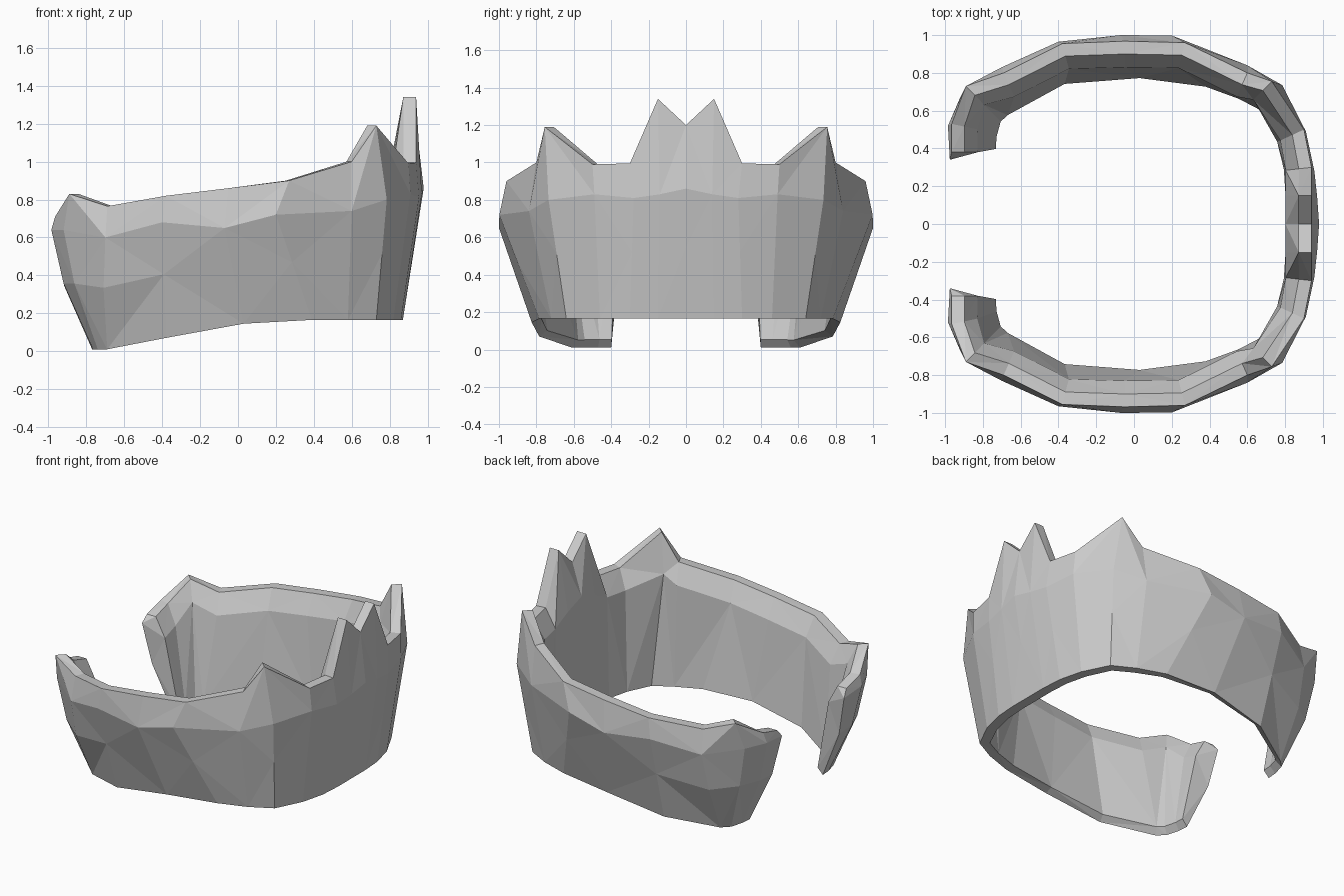
import bpy, bmesh
from mathutils import Vector

if "Cube" in bpy.data.objects:
    bpy.data.objects.remove(bpy.data.objects["Cube"])

# Three outer rails of one half, from the middle of the high side to the open end
top_rail = [(.94, 0, 1.2), (.94, .15, 1.34), (.94, .3, .995), (.90, .5, .99), (.73, .755, 1.19),
            (.60, .80, 1.0), (.27, .96, .90), (-.05, .968, .86), (-.38, .955, .82),
            (-.69, .80, .765), (-.89, .73, .83), (-.965, .53, .71), (-.965, .38, .67)]
wide_rail = [(.98, 0, .86), (.97, .14, .83), (.955, .28, .81), (.91, .49, .83), (.785, .735, .80),
             (.60, .84, .74), (.20, .998, .72), (-.07, 1.0, .65), (-.40, .965, .68),
             (-.70, .83, .60), (-.92, .67, .64), (-.985, .52, .64), (-.975, .34, .62)]
low_rail = [(.87, 0, .165), (.87, .15, .165), (.86, .3, .165), (.82, .46, .165), (.73, .64, .165),
            (.58, .72, .165), (.39, .785, .165), (.03, .825, .145), (-.38, .785, .07),
            (-.69, .61, .01), (-.74, .56, .01), (-.765, .47, .01), (-.77, .40, .01)]


def inward(rail, i):
    """Horizontal direction pointing into the ring at point i."""
    a = Vector(rail[i - 1]) if i else Vector(rail[1]) * Vector((1, -1, 1))
    b = Vector(rail[min(i + 1, len(rail) - 1)])
    return Vector((a.y - b.y, b.x - a.x, 0)).normalized()


# Cross-section ring at each station
bm = bmesh.new()
rings = []
for i in range(len(top_rail)):
    t, w, l = Vector(top_rail[i]), Vector(wide_rail[i]), Vector(low_rail[i])
    nt, nl = inward(top_rail, i), inward(low_rail, i)
    mid = w.lerp(l, .45)
    if l.x < -.6:
        mid -= nt * .035                      # slight bulge near the open ends
    rim = t + nt * .068
    chamfer = t + nt * .138
    chamfer.z = min(t.z - .13, .93)
    foot = l + nl * (.052 + .018 * l.x)
    foot.z += max(0, .02 - .03 * l.x)
    if i == 0:
        chamfer.z = .98
    rings.append([bm.verts.new(p) for p in (l, mid, w, t, rim, chamfer, foot)])

# Skin between the rings with triangulated facets, open end capped
n = len(rings[0])
for i, (a, b) in enumerate(zip(rings, rings[1:])):
    for j in range(n):
        k = (j + 1) % n
        if (i + j) % 2:
            tris = ((a[j], b[j], b[k]), (a[j], b[k], a[k]))
        else:
            tris = ((a[j], b[j], a[k]), (b[j], b[k], a[k]))
        for tri in tris:
            bm.faces.new(tri)
l, mid, w, t, rim, chamfer, foot = rings[-1]
for f in ((l, mid, foot), (mid, chamfer, foot), (mid, w, chamfer), (w, rim, chamfer), (w, t, rim)):
    bm.faces.new(f)
bmesh.ops.recalc_face_normals(bm, faces=bm.faces)
# Make sure the outer wall faces out on the open half-shell
bm.normal_update()
probe = next(f for f in bm.faces if rings[7][1] in f.verts and rings[7][2] in f.verts)
if probe.normal.y < 0:
    bmesh.ops.reverse_faces(bm, faces=bm.faces)

mesh = bpy.data.meshes.new("spiked_band")
bm.to_mesh(mesh)
bm.free()
band = bpy.data.objects.new("spiked_band", mesh)
bpy.context.collection.objects.link(band)

# Other half
mirror = band.modifiers.new("other_half", 'MIRROR')
mirror.use_axis = (False, True, False)
mirror.use_clip = True
